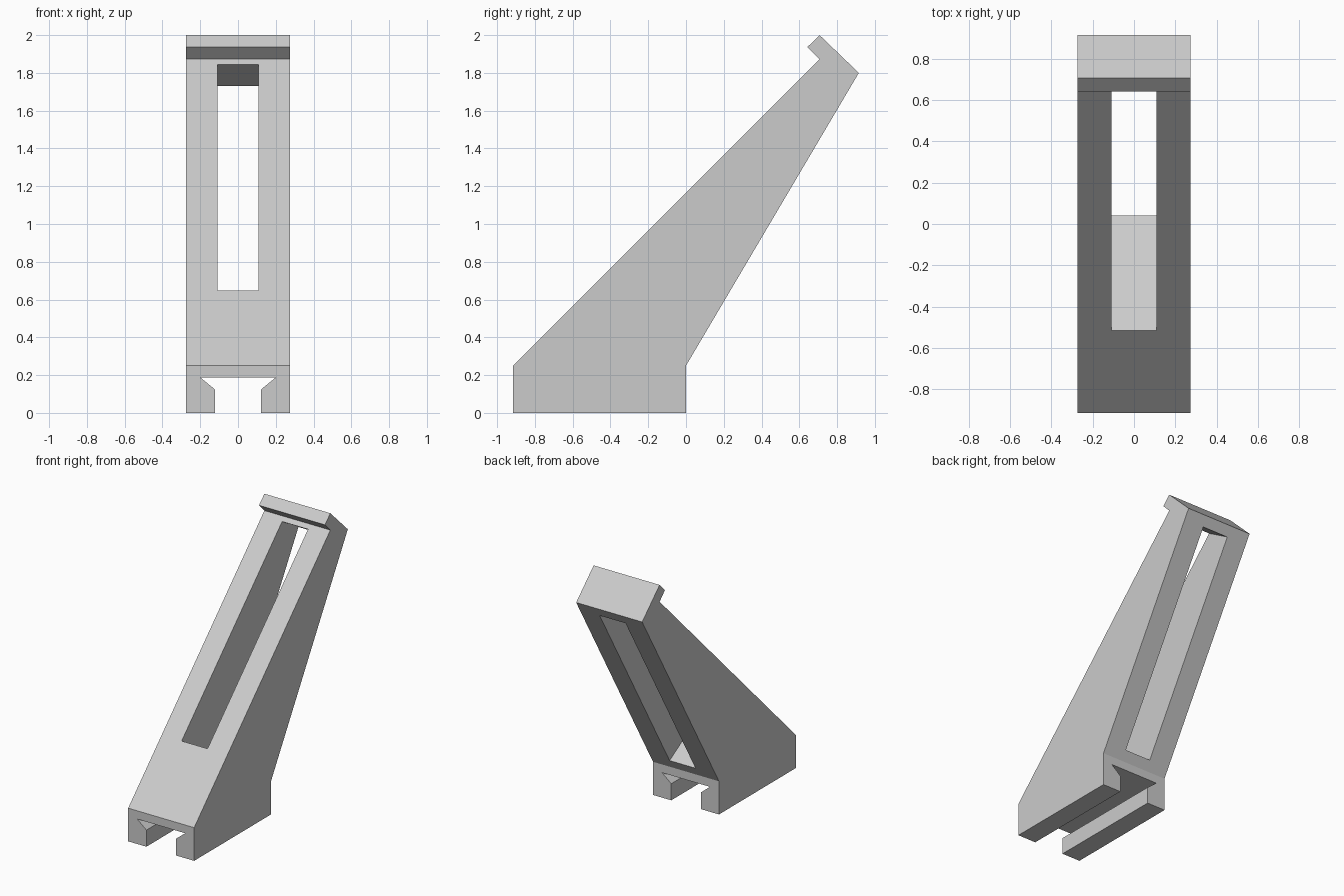
import bpy
import bmesh
from mathutils import Vector

default = bpy.data.objects.get("Cube")
if default:
    bpy.data.objects.remove(default, do_unlink=True)

grey = bpy.data.materials.new("light grey plastic")
grey.use_nodes = True
colour = (0.6, 0.6, 0.6, 1)
grey.diffuse_color = colour
grey.node_tree.nodes["Principled BSDF"].inputs["Base Color"].default_value = colour


def prism(name, points, direction):
    """Extrude a closed outline of 3D points along a direction."""
    bm = bmesh.new()
    face = bm.faces.new([bm.verts.new(p) for p in points])
    result = bmesh.ops.extrude_face_region(bm, geom=[face])
    moved = [g for g in result["geom"] if isinstance(g, bmesh.types.BMVert)]
    bmesh.ops.translate(bm, verts=moved, vec=direction)
    bmesh.ops.recalc_face_normals(bm, faces=bm.faces)
    mesh = bpy.data.meshes.new(name)
    bm.to_mesh(mesh)
    bm.free()
    mesh.materials.append(grey)
    obj = bpy.data.objects.new(name, mesh)
    bpy.context.collection.objects.link(obj)
    return obj


def side_prism(name, outline, half_width):
    points = [(-half_width, y, z) for y, z in outline]
    return prism(name, points, (2 * half_width, 0, 0))


def cut(target, cutter):
    mod = target.modifiers.new("cut", "BOOLEAN")
    mod.operation = "DIFFERENCE"
    mod.solver = "EXACT"
    mod.object = cutter
    cutter.hide_render = True
    bpy.context.view_layer.objects.active = target
    bpy.ops.object.modifier_apply(modifier=mod.name)
    bpy.data.objects.remove(cutter, do_unlink=True)


# Leaning arm with a foot block and a hooked lip at the top
depth = 0.915
foot_back = Vector((0, 0.25))
arm_top = Vector((depth, 1.8))
bracket = side_prism("slanted_bracket", [
    (-depth, 0), (0, 0), foot_back, arm_top,
    (0.707, 2), (0.643, 1.937), (0.707, 1.873), (-depth, 0.25)], 0.275)

# Long window through the arm, its ends square to the back face
along = (arm_top - foot_back).normalized()
through = Vector((along.y, -along.x))
low, high = Vector((-0.516, 0.648)), Vector((0.68, 1.845))
window = side_prism("window_cutter", [
    low - through * 0.03, low + through * 0.9,
    high + through * 0.9, high - through * 0.03], 0.108)
cut(bracket, window)

# Flared rail channel along the underside of the foot
half = [(0.123, -0.1), (0.123, 0.125), (0.2, 0.188)]
outline = half + [(-x, z) for x, z in reversed(half)]
channel = prism("channel_cutter", [(x, -depth - 0.1, z) for x, z in outline],
                (0, depth + 0.2, 0))
cut(bracket, channel)
